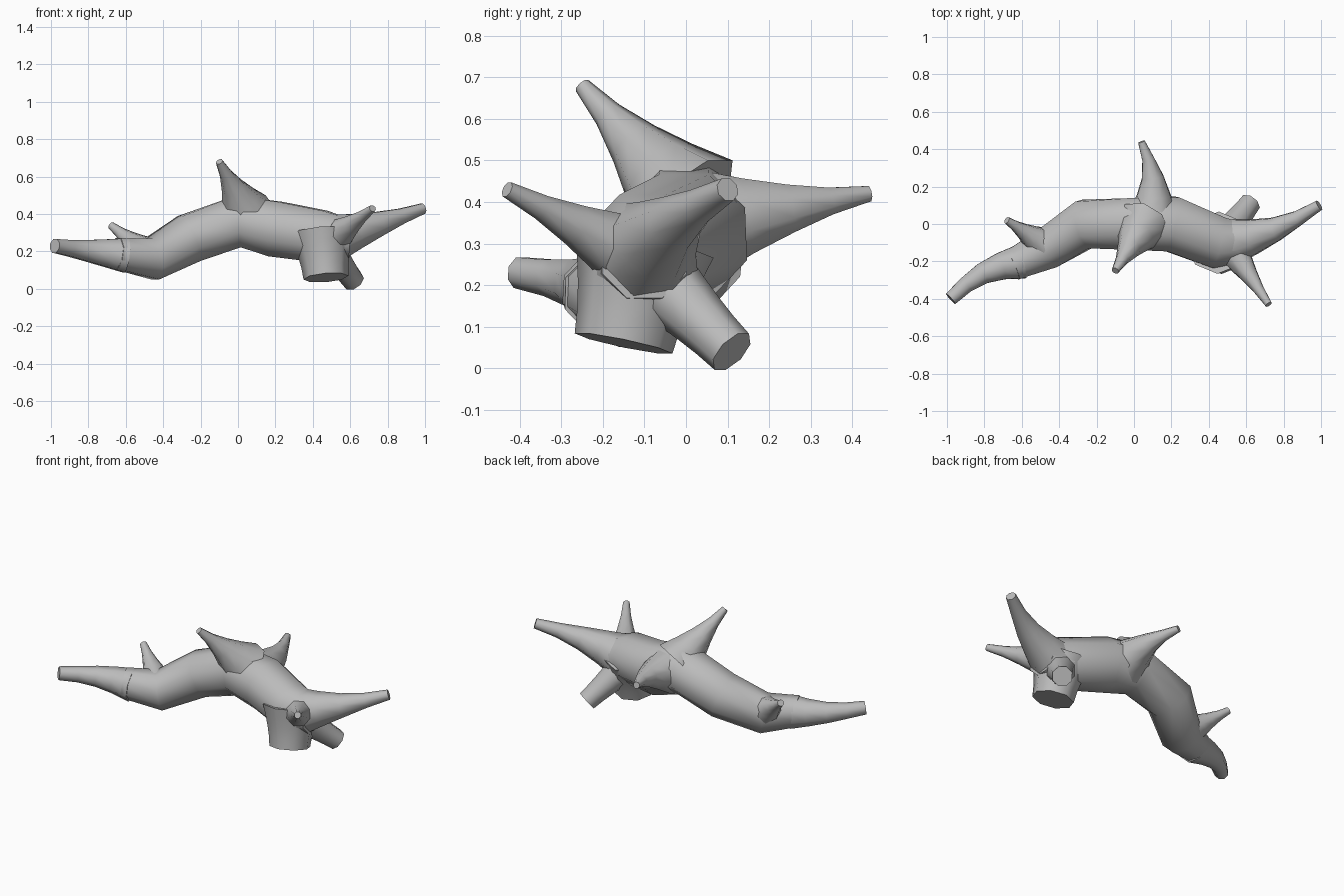
import bpy
import math
from mathutils import Vector

default_cube = bpy.data.objects.get("Cube")
if default_cube:
    bpy.data.objects.remove(default_cube)

SIDES = 8
STEPS = 4
UP = Vector((0, 0, 1))

shade = (.5, .5, .5, 1)
grey = bpy.data.materials.new("plain grey")
grey.use_nodes = True
grey.diffuse_color = shade
grey.node_tree.nodes["Principled BSDF"].inputs["Base Color"].default_value = shade


def skin(name, centres, girths):
    """Loft eight-sided rings along a path and cap both ends."""
    verts, faces = [], []
    last = len(centres) - 1
    for i, (centre, girth) in enumerate(zip(centres, girths)):
        along = (centres[min(i + 1, last)] - centres[max(i - 1, 0)]).normalized()
        side = UP.cross(along).normalized()
        rise = along.cross(side)
        for k in range(SIDES):
            angle = math.tau * (k + .5) / SIDES
            verts.append(centre + girth * (side * math.cos(angle) + rise * math.sin(angle)))
    for i in range(last):
        ring, following = i * SIDES, (i + 1) * SIDES
        for k in range(SIDES):
            j = (k + 1) % SIDES
            faces.append((ring + k, ring + j, following + j, following + k))
    faces.append(tuple(reversed(range(SIDES))))
    faces.append(tuple(range(last * SIDES, len(verts))))

    mesh = bpy.data.meshes.new(name)
    mesh.from_pydata(verts, [], faces)
    mesh.materials.append(grey)
    part = bpy.data.objects.new(name, mesh)
    bpy.context.collection.objects.link(part)
    bpy.ops.object.select_all(action="DESELECT")
    part.select_set(True)
    bpy.context.view_layer.objects.active = part
    bpy.ops.object.shade_smooth_by_angle(angle=math.radians(60))


def limb(name, root, tip, base, end, bend=0):
    """Flared limb that tapers from root to tip, bowed sideways by bend."""
    root, tip = Vector(root), Vector(tip)
    sideways = UP.cross(tip - root).normalized()
    centres, girths = [], []
    for step in range(STEPS + 1):
        t = step / STEPS
        centres.append(root.lerp(tip, t) + sideways * bend * math.sin(math.pi * t))
        girths.append(end + (base - end) * (1 - t) ** 1.5)
    skin(name, centres, girths)


# Trunk: an arched spine with its thickness at each joint
spine = [(-.65, -.22, .19), (-.46, -.13, .16), (-.26, 0, .27), (0, 0, .36),
         (.2, 0, .32), (.45, -.1, .28), (.6, -.1, .27)]
skin("trunk", [Vector(joint) for joint in spine], [.09, .12, .14, .15, .16, .15, .11])

# Tapered ends of the trunk
limb("tail", root=(-.6, -.2, .18), tip=(-.98, -.4, .23), base=.1, end=.04, bend=-.04)
limb("snout", root=(.5, -.1, .27), tip=(.99, .1, .43), base=.14, end=.03, bend=-.03)

# Blunt block and stub below the heavy end
limb("lower_block", root=(.45, -.1, .3), tip=(.47, -.15, .06), base=.17, end=.12)
limb("lower_stub", root=(.5, -.05, .2), tip=(.62, .11, .04), base=.09, end=.06)

# Fins
limb("top_fin", root=(.05, 0, .4), tip=(-.1, -.25, .68), base=.15, end=.02)
limb("back_fin", root=(.1, .05, .35), tip=(.04, .44, .42), base=.14, end=.02, bend=-.03)
limb("front_fin", root=(.5, -.1, .26), tip=(.72, -.43, .43), base=.11, end=.02)
limb("tail_fin", root=(-.5, -.1, .2), tip=(-.68, .02, .34), base=.09, end=.02)
